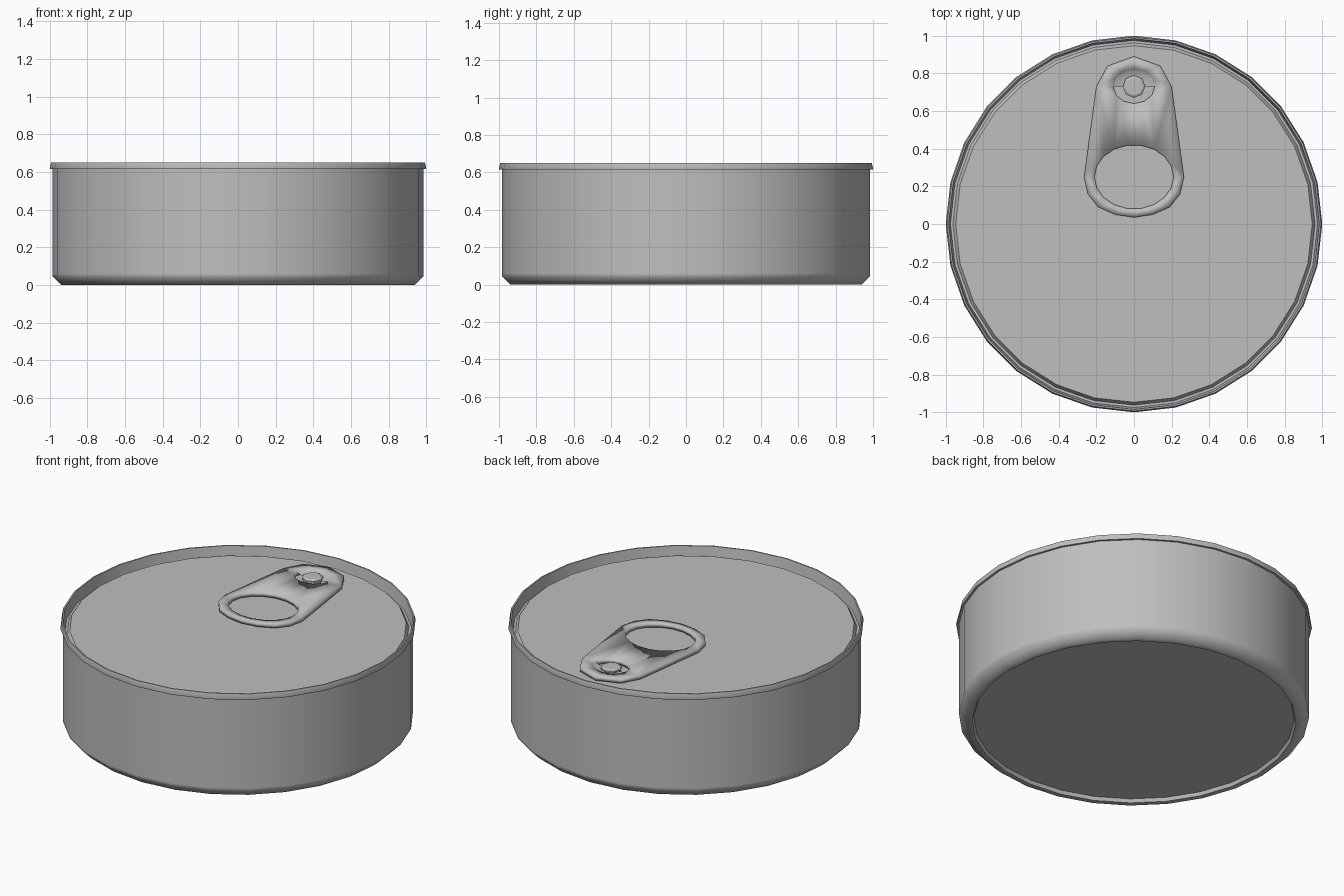
import bpy, bmesh, math

if "Cube" in bpy.data.objects:
    bpy.data.objects.remove(bpy.data.objects["Cube"], do_unlink=True)

metal = bpy.data.materials.new("grey_metal")
metal.use_nodes = True
colour = (0.52, 0.52, 0.52, 1)
metal.diffuse_color = colour
metal.node_tree.nodes["Principled BSDF"].inputs["Base Color"].default_value = colour


def finish(name, bm, angle=50):
    """Turn a bmesh into a named, smooth-by-angle metal object."""
    mesh = bpy.data.meshes.new(name)
    bm.to_mesh(mesh)
    bm.free()
    mesh.materials.append(metal)
    obj = bpy.data.objects.new(name, mesh)
    bpy.context.collection.objects.link(obj)
    bpy.ops.object.select_all(action='DESELECT')
    obj.select_set(True)
    bpy.context.view_layer.objects.active = obj
    bpy.ops.object.shade_smooth_by_angle(angle=math.radians(angle))
    return obj


def lathe(name, profile, sides, cy=0, angle=50):
    """Revolve (radius, z) points about a vertical axis and cap both ends."""
    bm = bmesh.new()
    rings = []
    for r, z in profile:
        turn = [math.tau * i / sides for i in range(sides)]
        rings.append([bm.verts.new((r * math.cos(t), cy + r * math.sin(t), z)) for t in turn])
    for low, high in zip(rings, rings[1:]):
        for i in range(sides):
            j = (i + 1) % sides
            bm.faces.new((low[i], low[j], high[j], high[i]))
    bm.faces.new(rings[0][::-1])
    bm.faces.new(rings[-1])
    bmesh.ops.recalc_face_normals(bm, faces=bm.faces)
    return finish(name, bm, angle)


def ellipse(cy, rx, ry, sides):
    return [(rx * math.cos(math.tau * i / sides), cy + ry * math.sin(math.tau * i / sides))
            for i in range(sides)]


LID, TAB_TOP, TAB_THICK = 0.605, 0.636, 0.024
RIVET_Y = 0.73

# Can body: recessed base, chamfer, wall, seam rim, groove and raised lid
lathe("can_body", [
    (0.90, 0.02), (0.91, 0), (0.94, 0), (0.985, 0.045), (0.985, 0.06),
    (0.985, 0.615), (0.998, 0.615), (1.0, 0.622), (0.993, 0.65), (0.985, 0.65),
    (0.975, 0.58), (0.962, 0.58), (0.947, LID)], 28)

# Pull tab: mirrored outline with a finger hole and a rivet opening
half = [(0.14, 0.84), (0.2, 0.73), (0.265, 0.25), (0.245, 0.16), (0.19, 0.09), (0.1, 0.05)]
outline = [(0, 0.89)] + half + [(0, 0.035)] + [(-x, y) for x, y in reversed(half)]
bm = bmesh.new()
for loop in (outline, ellipse(0.25, 0.21, 0.17, 18), ellipse(RIVET_Y, 0.11, 0.09, 12)):
    verts = [bm.verts.new((x, y, TAB_TOP)) for x, y in loop]
    for a, b in zip(verts, verts[1:] + verts[:1]):
        bm.edges.new((a, b))
bmesh.ops.triangle_fill(bm, edges=bm.edges[:], use_beauty=True, normal=(0, 0, 1))
for face in bm.faces:
    face.normal_update()
    if face.normal.z < 0:
        face.normal_flip()
tab = finish("pull_tab", bm, 30)
solid = tab.modifiers.new("thickness", 'SOLIDIFY')
solid.thickness = TAB_THICK
solid.offset = -1

# Dished tongue joining the tab to the rivet on its outer half
bm = bmesh.new()
rows = []
for rx, ry, z in ((0.11, 0.09, TAB_TOP), (0.08, 0.07, TAB_TOP - 0.012), (0.05, 0.045, TAB_TOP - 0.014)):
    rows.append([bm.verts.new((x, y, z)) for x, y in ellipse(RIVET_Y, rx, ry, 12)[:7]])
for outer, inner in zip(rows, rows[1:]):
    for i in range(6):
        bm.faces.new((outer[i], outer[i + 1], inner[i + 1], inner[i]))
finish("rivet_tongue", bm)

# Rivet holding the tab to the lid
lathe("rivet", [(0.05, LID - 0.005), (0.06, 0.628), (0.06, 0.634), (0.048, 0.642)], 8, RIVET_Y, 30)
